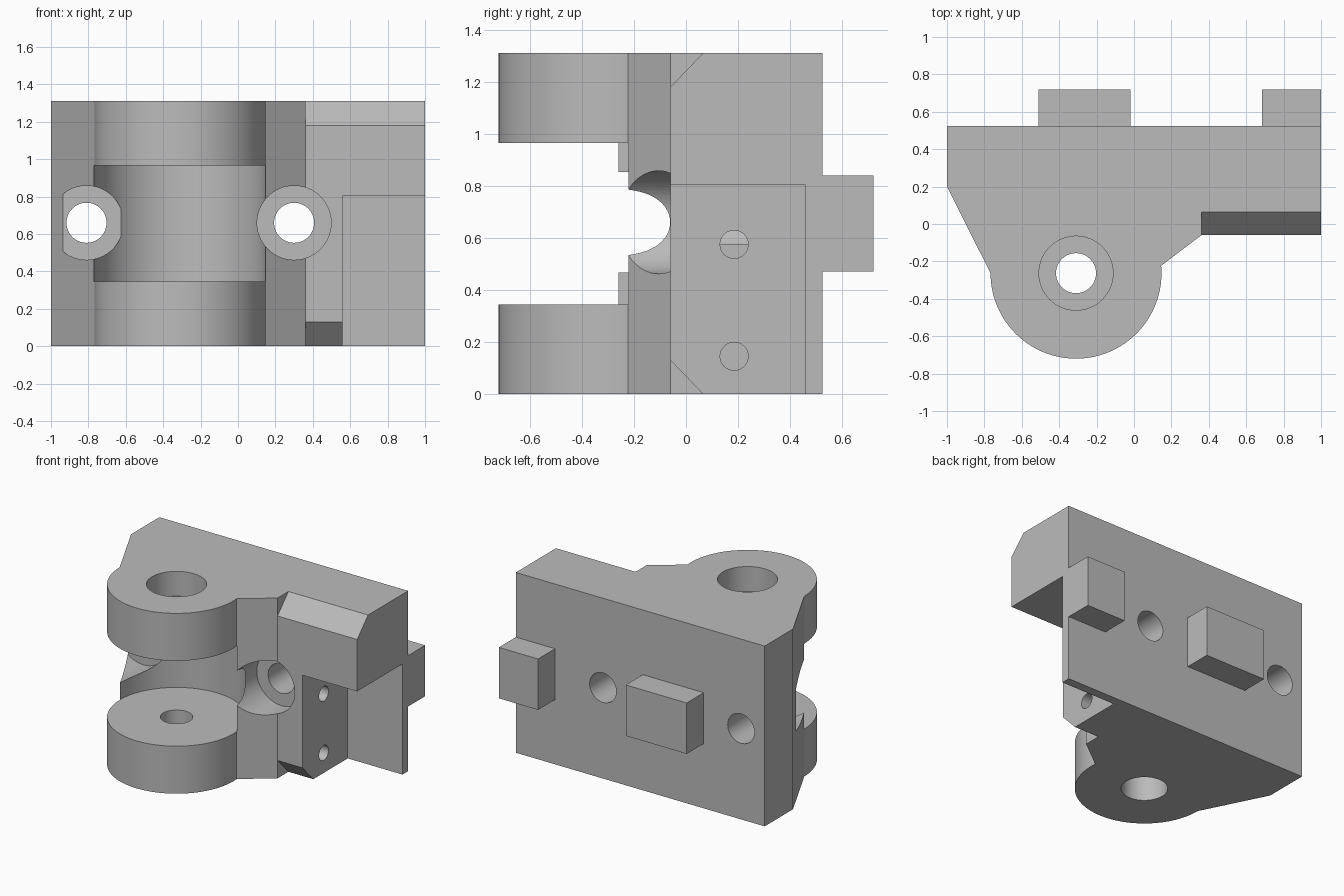
import bpy, bmesh, math
from mathutils import Vector, Matrix

if "Cube" in bpy.data.objects:
    bpy.data.objects.remove(bpy.data.objects["Cube"], do_unlink=True)

grey = bpy.data.materials.new("plain grey")
grey.use_nodes = True
grey.diffuse_color = (0.5, 0.5, 0.5, 1)
grey.node_tree.nodes["Principled BSDF"].inputs["Base Color"].default_value = (0.5, 0.5, 0.5, 1)

HEIGHT = 1.31
PIN_X, PIN_Y, LUG_R = -0.31, -0.263, 0.457
BOLT_Z = 0.66


def finish(name, bm):
    bmesh.ops.recalc_face_normals(bm, faces=bm.faces)
    mesh = bpy.data.meshes.new(name)
    bm.to_mesh(mesh)
    bm.free()
    mesh.materials.append(grey)
    obj = bpy.data.objects.new(name, mesh)
    bpy.context.collection.objects.link(obj)
    return obj


def prism(name, points, offset):
    """Extrude a closed 3D outline by an offset."""
    bm = bmesh.new()
    face = bm.faces.new([bm.verts.new(p) for p in points])
    result = bmesh.ops.extrude_face_region(bm, geom=[face], use_keep_orig=True)
    moved = [v for v in result["geom"] if isinstance(v, bmesh.types.BMVert)]
    bmesh.ops.translate(bm, verts=moved, vec=offset)
    return finish(name, bm)


def box(name, low, high):
    (x0, y0, z0), (x1, y1, z1) = low, high
    base = [(x0, y0, z0), (x1, y0, z0), (x1, y1, z0), (x0, y1, z0)]
    return prism(name, base, (0, 0, z1 - z0))


def rod(name, start, end, radius, sides=64):
    """Cylinder between two points."""
    a, b = Vector(start), Vector(end)
    bm = bmesh.new()
    turn = (b - a).to_track_quat("Z", "Y").to_matrix().to_4x4()
    bmesh.ops.create_cone(bm, cap_ends=True, segments=sides, radius1=radius, radius2=radius,
                          depth=(b - a).length, matrix=Matrix.Translation((a + b) / 2) @ turn)
    return finish(name, bm)


def cut(target, cutter):
    cutter.hide_render = True
    mod = target.modifiers.new("cut", "BOOLEAN")
    mod.operation, mod.solver, mod.object = "DIFFERENCE", "EXACT", cutter
    bpy.context.view_layer.objects.active = target
    bpy.ops.object.modifier_apply(modifier=mod.name)
    bpy.data.objects.remove(cutter, do_unlink=True)


# Body: plan outline with a round lug, extruded to full height
outline = [(1, 0.525), (-1, 0.525), (-1, 0.2)]
STEPS = 64
for i in range(STEPS + 1):
    a = math.radians(180 + 185 * i / STEPS)
    outline.append((PIN_X + LUG_R * math.cos(a), PIN_Y + LUG_R * math.sin(a)))
outline += [(0.36, -0.06), (1, -0.06)]
body = prism("hinge_body", [(x, y, 0) for x, y in outline], (0, 0, HEIGHT))

# Round slot between the two lugs
cut(body, rod("slot_cutter", (PIN_X, PIN_Y, 0.345), (PIN_X, PIN_Y, 0.965), LUG_R + 0.002, 128))

# Pin hole with a recess at each end
for z0, z1, r in ((-0.1, 1.5, 0.107), (1.13, 1.5, 0.198), (-0.1, 0.2, 0.153)):
    cut(body, rod("pin_cutter", (PIN_X, PIN_Y, z0), (PIN_X, PIN_Y, z1), r))

# Bolt holes through to the back, counterbored from the front
for x in (-0.81, 0.30):
    cut(body, rod("bolt_cutter", (x, -0.5, BOLT_Z), (x, 0.8, BOLT_Z), 0.107))
    cut(body, rod("counterbore_cutter", (x, -0.8, BOLT_Z), (x, 0.07, BOLT_Z), 0.198))

# Chamfers on the top and bottom front edges of the side block
for edge, inward in ((HEIGHT, -1), (0, 1)):
    profile = [(-0.06, 0.13), (0.065, 0), (0.065, -0.1), (-0.2, -0.1), (-0.2, 0.13)]
    cut(body, prism("chamfer_cutter", [(0.36, y, edge + inward * d) for y, d in profile],
                    (0.8, 0, 0)))

# Lower side notch, leaving a thin back plate
cut(body, box("notch_cutter", (0.56, -0.3, -0.2), (1.2, 0.46, 0.803)))

# Small screw holes in the notch wall
for z in (0.575, 0.145):
    cut(body, rod("screw_cutter", (0.365, 0.185, z), (0.7, 0.185, z), 0.054, 32))

# Locating tabs on the back
tabs = [box(name, (x0, 0.525, 0.47), (x1, 0.72, 0.84))
        for name, x0, x1 in (("back_tab_right", -0.51, -0.02), ("back_tab_left", 0.685, 1))]

bpy.ops.object.select_all(action="DESELECT")
body.select_set(True)
bpy.context.view_layer.objects.active = body
bpy.ops.object.shade_smooth_by_angle(angle=math.radians(25))
